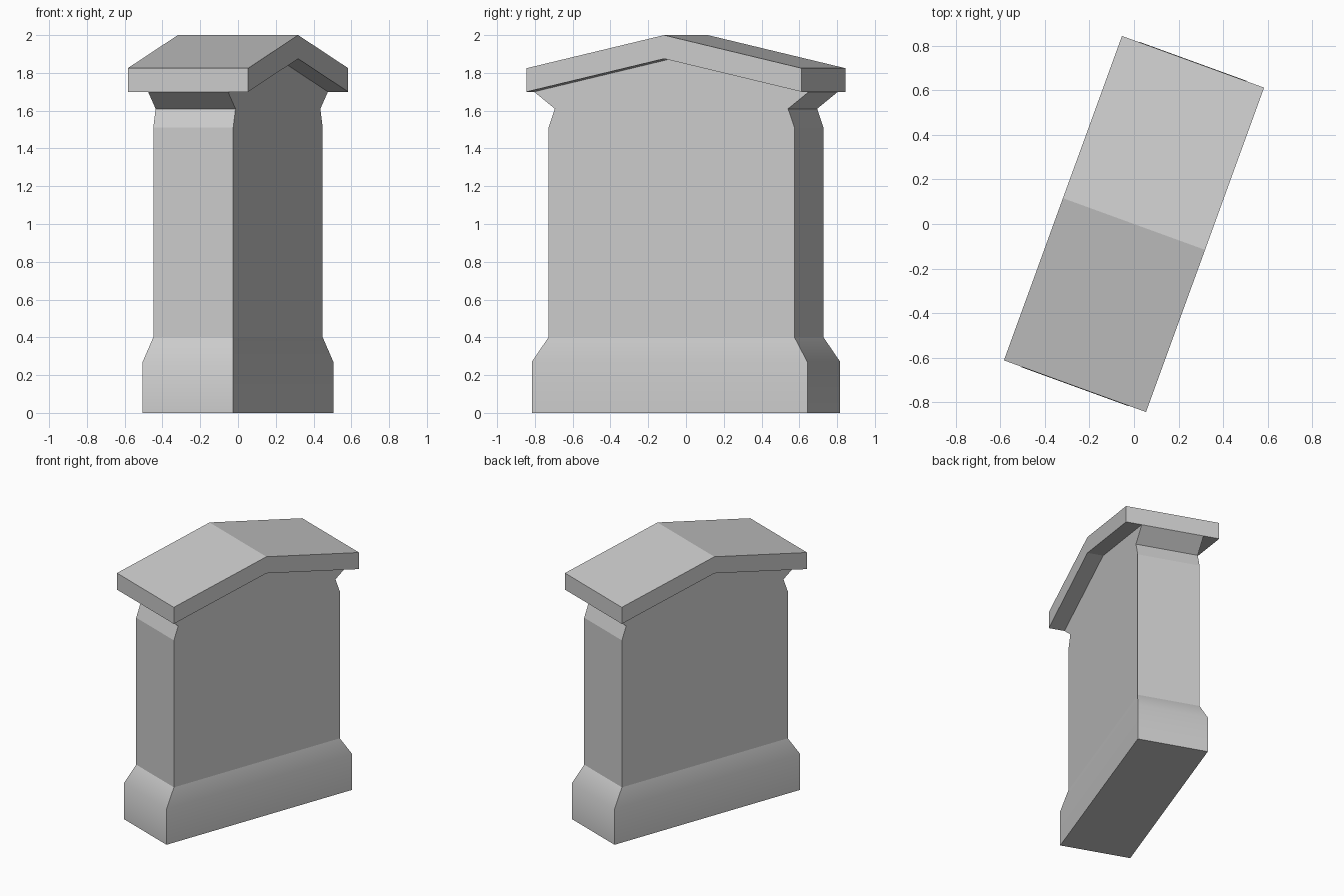
import bpy, bmesh
from math import radians

cube = bpy.data.objects.get("Cube")
if cube:
    bpy.data.objects.remove(cube, do_unlink=True)

TURN = radians(-20)

stone = bpy.data.materials.new("grey stone")
stone.use_nodes = True
GREY = (0.6, 0.6, 0.6, 1)
stone.diffuse_color = GREY
stone.node_tree.nodes["Principled BSDF"].inputs["Base Color"].default_value = GREY


def finish(name, bm):
    """Turn a bmesh into a stone object, rotated on the ground."""
    bmesh.ops.recalc_face_normals(bm, faces=bm.faces)
    mesh = bpy.data.meshes.new(name)
    bm.to_mesh(mesh)
    bm.free()
    mesh.materials.append(stone)
    obj = bpy.data.objects.new(name, mesh)
    obj.rotation_euler.z = TURN
    bpy.context.collection.objects.link(obj)
    return obj


def prism(name, half, half_width, closed):
    """Mirror a half profile of (y, z) points and extrude it across x."""
    profile = half + [(-y, z) for y, z in reversed(half) if y > 0]
    bm = bmesh.new()
    sides = [[bm.verts.new((x, y, z)) for y, z in profile]
             for x in (-half_width, half_width)]
    for side in sides:
        bm.faces.new(side)
    a, b = sides
    n = len(profile)
    for i in range(n):
        j = (i + 1) % n
        # hidden joints with the roof and plinth stay open
        if closed or (j != 0 and 0 not in (profile[i][0], profile[j][0])):
            bm.faces.new((a[i], a[j], b[j], b[i]))
    return finish(name, bm)


# Plinth: stacked rectangles, softly shaded where the slope begins
RINGS = [(0.255, 0.776, 0), (0.255, 0.776, 0.27), (0.225, 0.693, 0.40)]
bm = bmesh.new()
loops = [[bm.verts.new((sx * w, sy * l, z))
          for sx, sy in ((-1, -1), (1, -1), (1, 1), (-1, 1))]
         for w, l, z in RINGS]
bm.faces.new(loops[0])
for low, high in zip(loops, loops[1:]):
    for i in range(4):
        j = (i + 1) % 4
        bm.faces.new((low[i], low[j], high[j], high[i]))
for face in bm.faces:
    face.smooth = True
for edge in bm.edges:
    edge.smooth = all(abs(v.co.z - 0.27) < 0.01 for v in edge.verts)
finish("plinth", bm)

# Upright slab with waisted neck and flared cornice ends
prism("upright_slab", [(0.693, 0.40), (0.693, 1.51), (0.657, 1.61),
                       (0.774, 1.70), (0, 1.875)], 0.225, False)

# Pitched cap
cap = [(0, 2.0), (0.774, 1.825), (0.774, 1.70), (0, 1.875)]
bm = bmesh.new()
rows = [[bm.verts.new((x, s * y, z)) for y, z in cap]
        for x in (-0.339, 0.339) for s in (-1, 1)]
for k in (0, 1):
    a, b = rows[k], rows[k + 2]
    bm.faces.new(a)
    bm.faces.new(b)
    for i in range(3):
        bm.faces.new((a[i], a[i + 1], b[i + 1], b[i]))
bmesh.ops.remove_doubles(bm, verts=bm.verts, dist=0.0001)
finish("pitched_cap", bm)
